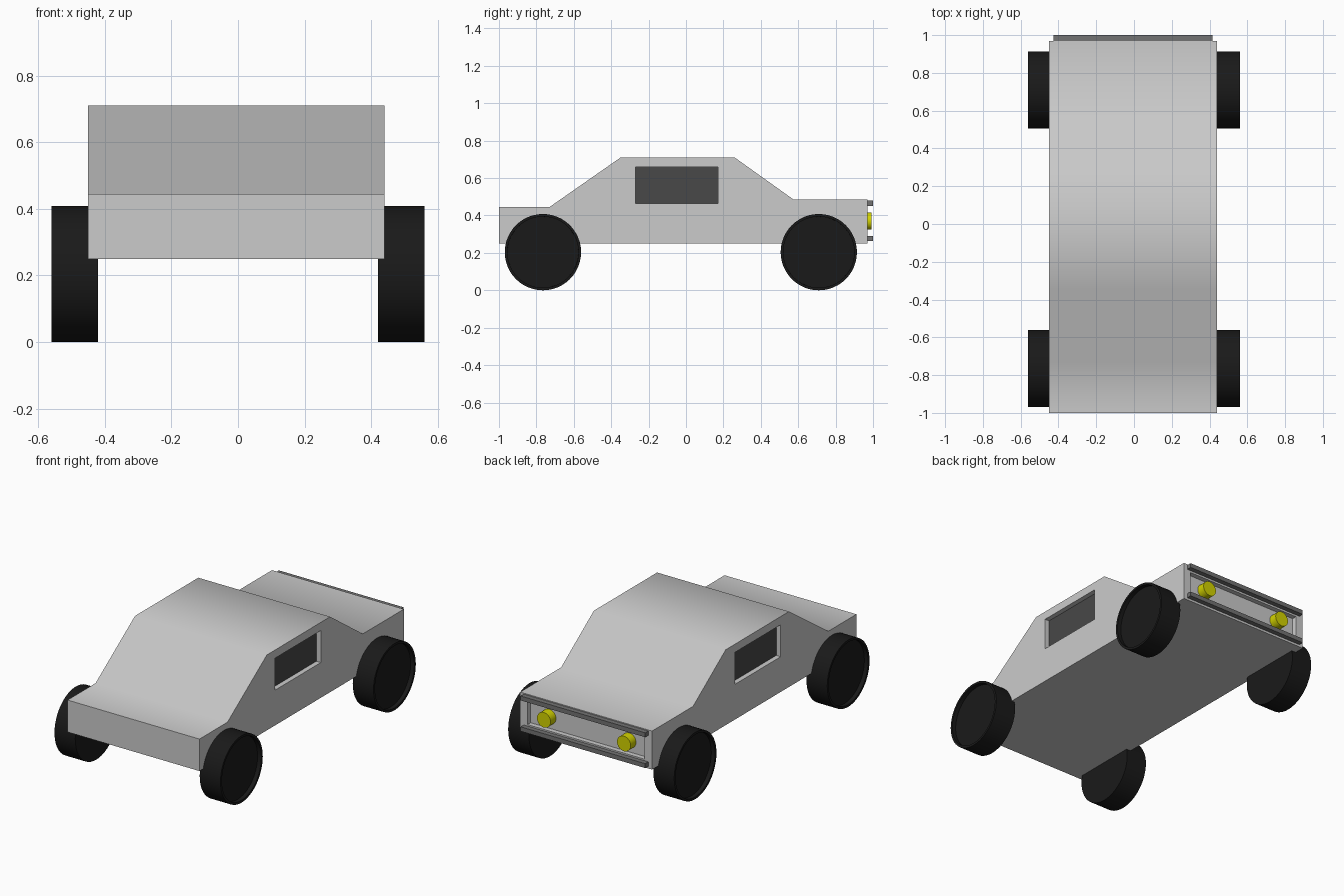
import bpy, bmesh, math
from mathutils import Matrix, Vector

if "Cube" in bpy.data.objects:
    bpy.data.objects.remove(bpy.data.objects["Cube"])

CX = -0.005  # body centre line


def material(name, rgb):
    m = bpy.data.materials.new(name)
    m.diffuse_color = (*rgb, 1)
    m.use_nodes = True
    m.node_tree.nodes["Principled BSDF"].inputs["Base Color"].default_value = m.diffuse_color
    return m


DARK = material("dark_glass", (0.065, 0.065, 0.065))
RUBBER = material("rubber", (0.01, 0.01, 0.01))
TRIM = material("trim", (0.17, 0.17, 0.17))
YELLOW = material("yellow_lamp", (0.65, 0.65, 0.0))


def finish(name, bm, mat=None, angle=None):
    bmesh.ops.recalc_face_normals(bm, faces=bm.faces)
    me = bpy.data.meshes.new(name)
    bm.to_mesh(me)
    bm.free()
    ob = bpy.data.objects.new(name, me)
    bpy.context.collection.objects.link(ob)
    if mat:
        me.materials.append(mat)
    if angle:
        bpy.ops.object.select_all(action='DESELECT')
        ob.select_set(True)
        bpy.context.view_layer.objects.active = ob
        bpy.ops.object.shade_smooth_by_angle(angle=math.radians(angle))
    return ob


def box(name, lo, hi, mat=None):
    lo, hi = Vector(lo), Vector(hi)
    bm = bmesh.new()
    bmesh.ops.create_cube(bm, size=1, matrix=Matrix.Translation((lo + hi) / 2)
                          @ Matrix.Diagonal((*(hi - lo), 1)))
    return finish(name, bm, mat)


def cylinder(bm, r, depth, matrix, segments):
    bmesh.ops.create_cone(bm, cap_ends=True, segments=segments, radius1=r,
                          radius2=r, depth=depth, matrix=matrix)


# Body: side profile extruded across the width
profile = [(-1, 0.25), (-1, 0.445), (-0.73, 0.445), (-0.35, 0.71),
           (0.26, 0.71), (0.575, 0.485), (0.97, 0.485), (0.97, 0.25)]
bm = bmesh.new()
side = bm.faces.new([bm.verts.new((-0.45, y, z)) for y, z in profile])
ext = bmesh.ops.extrude_face_region(bm, geom=[side], use_keep_orig=True)
bmesh.ops.translate(bm, vec=(0.89, 0, 0),
                    verts=[v for v in ext["geom"] if isinstance(v, bmesh.types.BMVert)])
body = finish("car_body", bm, angle=40)


def recess(name, lo, hi):
    cutter = box(name, lo, hi)
    cutter.hide_render = True
    cutter.hide_set(True)
    mod = body.modifiers.new(name, 'BOOLEAN')
    mod.object = cutter
    mod.operation = 'DIFFERENCE'
    mod.solver = 'EXACT'


# Recessed windows, recessed rear panel
for s, label in ((1, "right"), (-1, "left")):
    def xs(a, b):
        return sorted((CX + s * a, CX + s * b))
    a, b = xs(0.412, 0.6)
    recess(label + "_window_cutter", (a, -0.27, 0.465), (b, 0.17, 0.66))
    a, b = xs(0.40, 0.415)
    box(label + "_window", (a, -0.27, 0.465), (b, 0.17, 0.66), DARK)
recess("rear_panel_cutter", (CX - 0.395, 0.94, 0.30), (CX + 0.395, 1.1, 0.44))

# Rear bumper bars
for label, z in (("upper", 0.452), ("lower", 0.264)):
    box(label + "_rear_bar", (CX - 0.42, 0.965, z), (CX + 0.42, 1.0, z + 0.027), TRIM)

# Rear lamps
for s, label in ((1, "right"), (-1, "left")):
    bm = bmesh.new()
    cylinder(bm, 0.046, 0.06, Matrix.Translation((CX + s * 0.27, 0.962, 0.37))
             @ Matrix.Rotation(math.pi / 2, 4, 'X'), 32)
    finish(label + "_rear_lamp", bm, YELLOW, 40)

# Wheels: cylinders with a sunken outer face
for y, end in ((-0.765, "front"), (0.71, "rear")):
    for s, label in ((1, "right"), (-1, "left")):
        bm = bmesh.new()
        cylinder(bm, 0.204, 0.14, Matrix.Translation((s * 0.49, y, 0.204))
                 @ Matrix.Rotation(math.pi / 2, 4, 'Y'), 48)
        bm.normal_update()
        cap = max(bm.faces, key=lambda f: f.normal.x * s)
        bmesh.ops.inset_region(bm, faces=[cap], thickness=0.014)
        inner = bmesh.ops.inset_region(bm, faces=[cap], thickness=0.0001)
        bmesh.ops.translate(bm, vec=(-s * 0.025, 0, 0), verts=cap.verts)
        finish(f"{end}_{label}_wheel", bm, RUBBER, 40)
